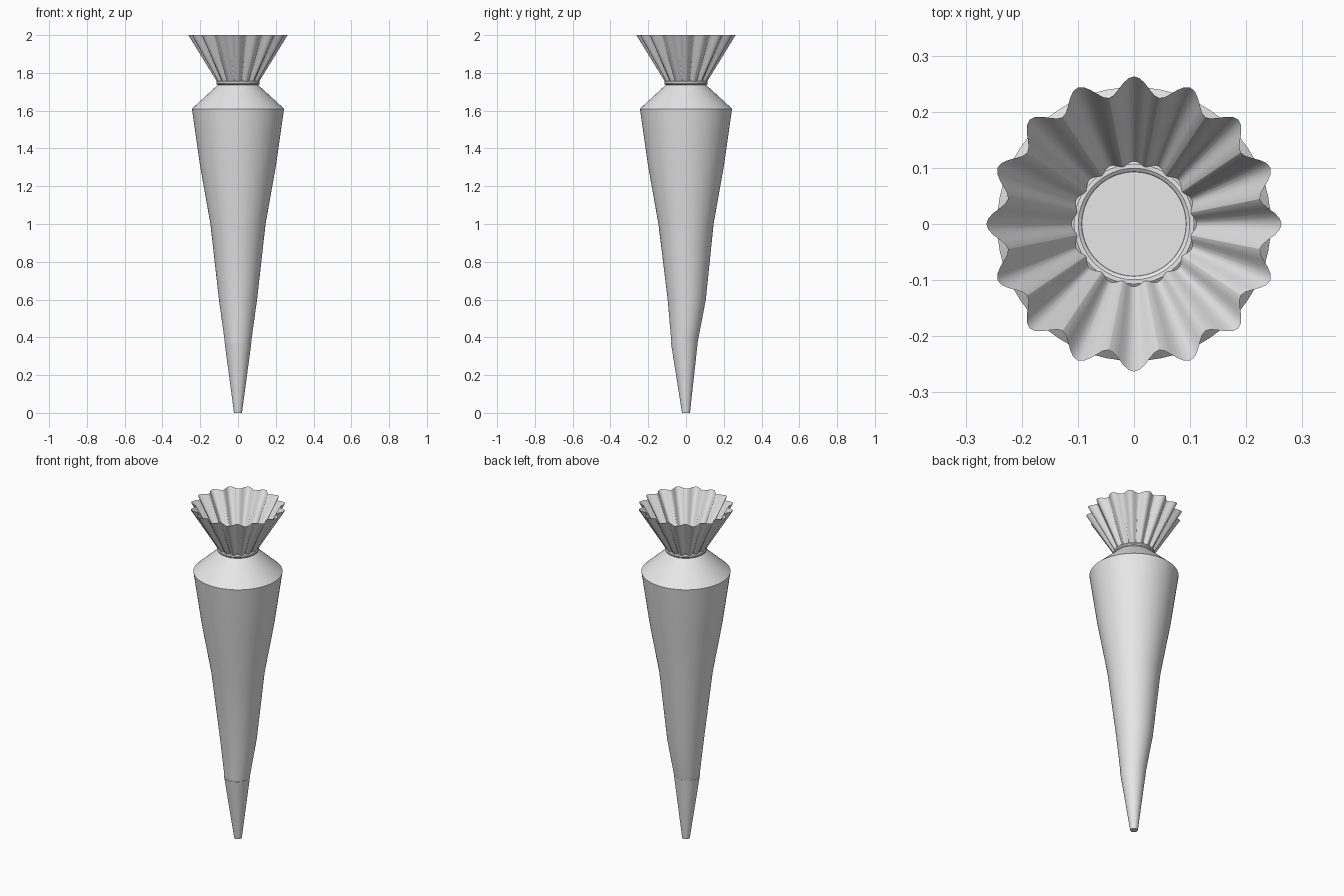
import bpy, math

if "Cube" in bpy.data.objects:
    bpy.data.objects.remove(bpy.data.objects["Cube"])

mat = bpy.data.materials.new("plain_grey")
mat.diffuse_color = (0.8, 0.8, 0.8, 1)
mat.use_nodes = True
mat.node_tree.nodes["Principled BSDF"].inputs["Base Color"].default_value = mat.diffuse_color


def loft(name, rings, n=64, pleats=0, cap_bottom=True, cap_top=True, closed=False):
    """Stack rings of (z, radius, y offset, pleat depth) into one skin."""
    verts, faces = [], []
    for z, r, oy, amp in rings:
        for i in range(n):
            a = 2 * math.pi * i / n
            rr = r + amp * math.cos(pleats * a)
            verts.append((rr * math.cos(a), rr * math.sin(a) + oy, z))
    m = len(rings)
    for k in range(m if closed else m - 1):
        p, q = k * n, ((k + 1) % m) * n
        for i in range(n):
            j = (i + 1) % n
            faces.append((p + i, p + j, q + j, q + i))
    if cap_bottom:
        faces.append(tuple(reversed(range(n))))
    if cap_top:
        faces.append(tuple(range((m - 1) * n, m * n)))
    me = bpy.data.meshes.new(name)
    me.from_pydata(verts, [], faces)
    me.materials.append(mat)
    ob = bpy.data.objects.new(name, me)
    bpy.context.collection.objects.link(ob)
    bpy.ops.object.select_all(action='DESELECT')
    ob.select_set(True)
    bpy.context.view_layer.objects.active = ob
    bpy.ops.object.shade_smooth_by_angle(angle=math.radians(30))
    return ob


# narrow tip, its upper end leaning slightly forward
loft("tip", [(0, 0.021, 0, 0), (0.373, 0.071, -0.009, 0)])

# long cone body with sloping shoulder
loft("cone_body", [(0.37, 0.069, -0.008, 0), (0.6, 0.101, 0.004, 0),
                   (1.0, 0.146, 0, 0), (1.31, 0.201, 0, 0),
                   (1.61, 0.244, 0, 0), (1.737, 0.106, 0, 0),
                   (1.752, 0.104, 0, 0)])

# rounded tie around the neck
tie = []
for k in range(10):
    t = 2 * math.pi * k / 10
    tie.append((1.747 + 0.012 * math.sin(t), 0.103 + 0.012 * math.cos(t), 0, 0))
loft("neck_tie", tie, cap_bottom=False, cap_top=False, closed=True)

# open pleated paper frill
loft("pleated_frill", [(1.75, 0.104, 0, 0.005), (2.0, 0.246, 0, 0.017)],
     n=160, pleats=16, cap_bottom=False, cap_top=False)
